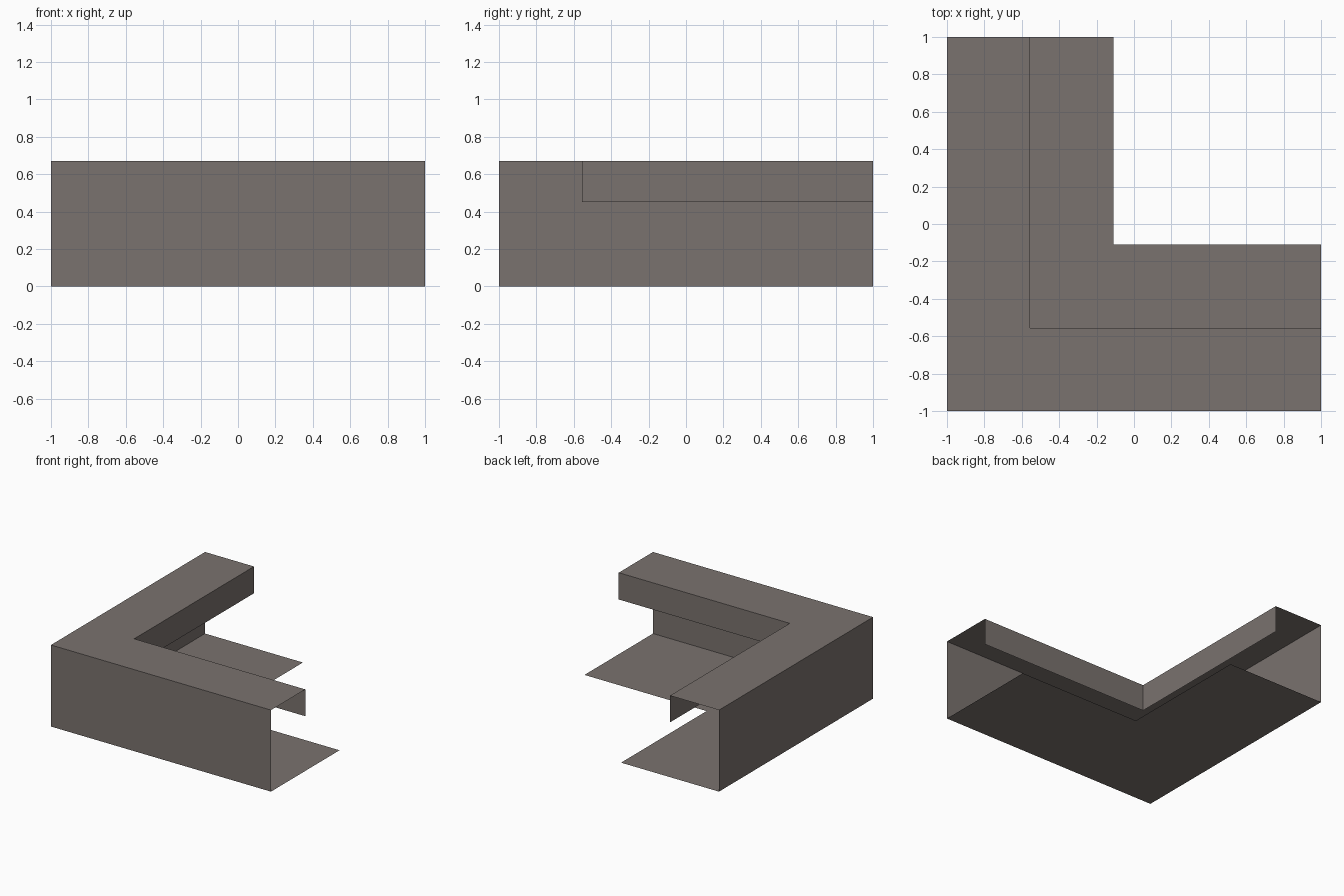
import bpy

if "Cube" in bpy.data.objects:
    bpy.data.objects.remove(bpy.data.objects["Cube"])

# One flat warm grey for the whole sheet-metal corner
grey = bpy.data.materials.new("warm grey")
grey.diffuse_color = (0.195, 0.170, 0.158, 1.0)
grey.use_nodes = True
grey.node_tree.nodes["Principled BSDF"].inputs["Base Color"].default_value = grey.diffuse_color

HEIGHT = 0.67
LIP_BOTTOM = 0.45
TOP_WIDTH = 0.445
FLOOR_WIDTH = 0.89


def corner_line(inset, z):
    """L-shaped path running parallel to the outer left and front edges."""
    e = -1 + inset
    return [(e, 1, z), (e, e, z), (1, e, z)]


def corner_strip(name, start, end):
    """Mitred sheet between two (inset, height) profile points."""
    verts = corner_line(*start) + corner_line(*end)
    faces = [(i, i + 1, i + 4, i + 3) for i in range(2)]
    mesh = bpy.data.meshes.new(name)
    mesh.from_pydata(verts, [], faces)
    mesh.materials.append(grey)
    obj = bpy.data.objects.new(name, mesh)
    bpy.context.collection.objects.link(obj)


# Profile from the floor's free edge, up the outer wall, over the top and down the lip
profile = [(FLOOR_WIDTH, 0), (0, 0), (0, HEIGHT),
           (TOP_WIDTH, HEIGHT), (TOP_WIDTH, LIP_BOTTOM)]
names = ["floor_sheet", "outer_wall", "top_sheet", "hanging_lip"]
for name, start, end in zip(names, profile, profile[1:]):
    corner_strip(name, start, end)
